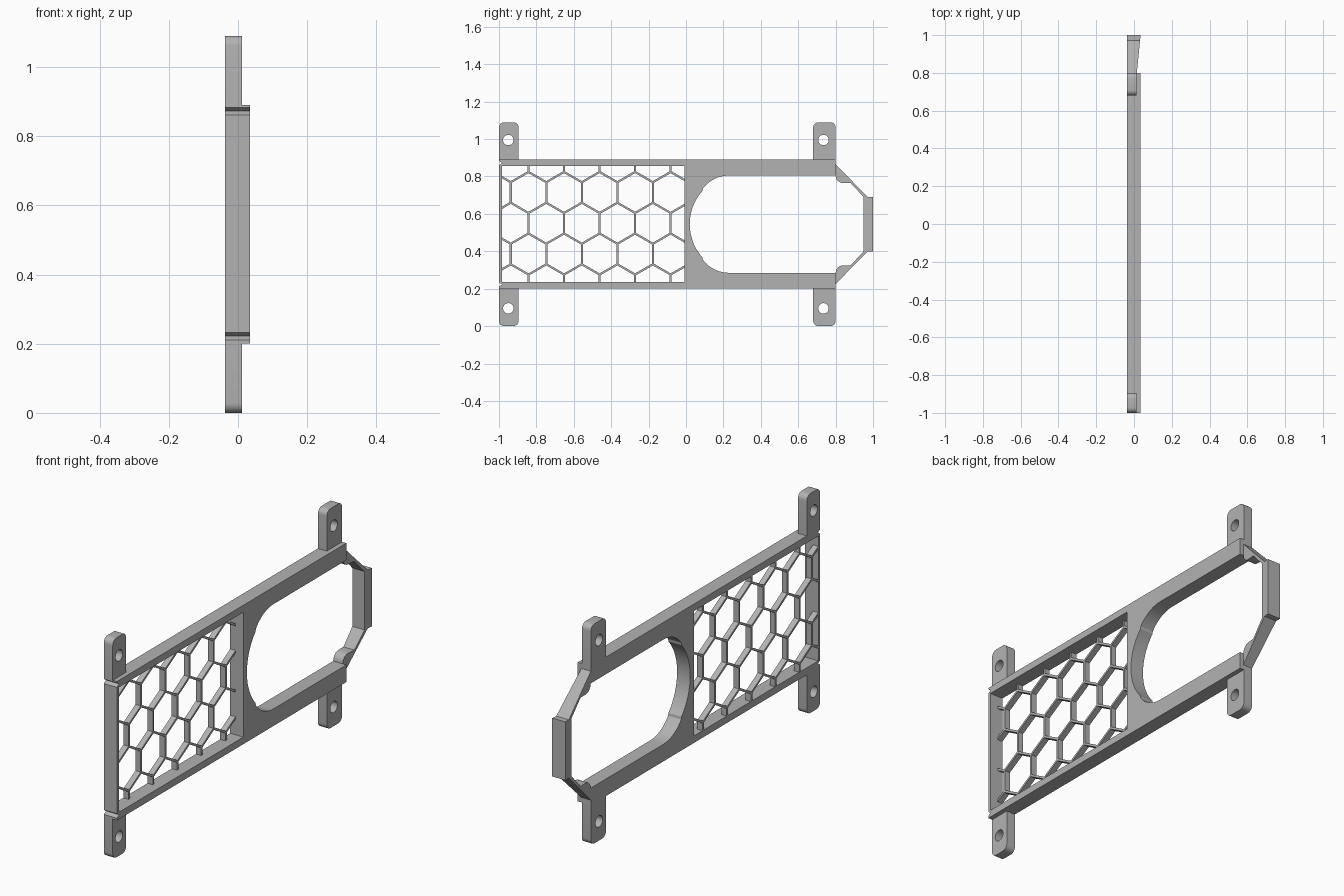
import bpy, bmesh, math
from mathutils import Matrix, Vector

cube = bpy.data.objects.get("Cube")
if cube:
    bpy.data.objects.remove(cube, do_unlink=True)

MID = 0.545                 # height of the symmetry line
BACK, FACE = -0.037, 0.035  # frame thickness along x
TAB_FACE, MESH_FACE = 0.012, -0.008

grey = bpy.data.materials.new("plain grey")
grey.use_nodes = True
GREY = (0.45, 0.45, 0.45, 1)
grey.diffuse_color = GREY
grey.node_tree.nodes["Principled BSDF"].inputs["Base Color"].default_value = GREY

# local drawing plane (u, v, depth) becomes world (y, z, x)
TO_WORLD = Matrix(((0, 0, 1, 0), (1, 0, 0, 0), (0, 1, 0, 0), (0, 0, 0, 1)))


def arc(cu, cv, r, a0, a1, n):
    angles = [math.radians(a0 + (a1 - a0) * i / n) for i in range(n + 1)]
    return [(cu + r * math.cos(a), cv + r * math.sin(a)) for a in angles]


def mirrored(points):
    """Add the reflection below the symmetry line, in reverse order."""
    return points + [(u, 2 * MID - v) for u, v in reversed(points)]


def finish(name, mesh):
    mesh.materials.clear()
    mesh.materials.append(grey)
    mesh.shade_smooth()
    mesh.set_sharp_from_angle(angle=math.radians(30))
    obj = bpy.data.objects.new(name, mesh)
    bpy.context.collection.objects.link(obj)
    return obj


def plate(name, loops, x0, x1):
    """Extrude a flat outline with optional holes from x0 to x1."""
    curve = bpy.data.curves.new(name + " outline", "CURVE")
    curve.dimensions = "2D"
    curve.fill_mode = "BOTH"
    curve.extrude = (x1 - x0) / 2
    for loop in loops:
        spline = curve.splines.new("POLY")
        spline.points.add(len(loop) - 1)
        for p, (u, v) in zip(spline.points, loop):
            p.co = (u, v, 0, 1)
        spline.use_cyclic_u = True
    temp = bpy.data.objects.new(name + " outline", curve)
    bpy.context.collection.objects.link(temp)
    bpy.context.view_layer.update()
    mesh = bpy.data.meshes.new_from_object(temp)
    bpy.data.objects.remove(temp, do_unlink=True)
    bpy.data.curves.remove(curve)
    mesh.transform(Matrix.Translation(((x0 + x1) / 2, 0, 0)) @ TO_WORLD)
    bm = bmesh.new()
    bm.from_mesh(mesh)
    bmesh.ops.remove_doubles(bm, verts=bm.verts, dist=1e-5)
    bmesh.ops.recalc_face_normals(bm, faces=bm.faces)
    bm.to_mesh(mesh)
    bm.free()
    return finish(name, mesh)


# main frame: rails, rounded opening, end wall with two small notches
opening = [(0.8, 0.805)] + arc(0.23, 0.63, 0.175, 90, 143, 10)
opening += arc(0.286, MID, 0.266, 138, 180, 10)[:-1] + [(0.02, MID)]
outline = [(-1, 0.883), (-1, 0.89), (0.8, 0.89)] + opening
outline += [(u, 2 * MID - v) for u, v in reversed(opening[:-1])]
outline += [(0.8, 0.2), (-1, 0.2)]
for z in (0.222, 0.872):
    outline += [(-1, z - 0.011), (-0.983, z), (-1, z + 0.011)]
outline = outline[:-1]      # the last notch closes on the first point
W0, W1, H = -0.985, -0.008, 0.31
window = [(W0, MID - H), (W1, MID - H), (W1, MID + H), (W0, MID + H)]
plate("main_frame", [outline, window], BACK, FACE)

# angled end bracket with small rounded gussets
half = [(0.8, 0.805), (0.8, 0.865), (0.972, 0.69), (1, 0.69)]
inner = [(0.95, 0.69), (0.88, 0.765)] + arc(0.84, 0.805, 0.04, 270, 180, 6)
bracket = mirrored(half) + [(u, 2 * MID - v) for u, v in reversed(inner)] + inner
bracket = plate("end_bracket", [bracket], BACK, FACE)
for v in bracket.data.vertices:      # its face slopes back towards the frame
    if v.co.x > 0:
        v.co.x -= 0.1 * (1 - v.co.y)

# four mounting tabs with screw holes
R = 0.028
for end, y0, y1, hole_y in (("front", -1, -0.895, -0.95), ("back", 0.68, 0.8, 0.735)):
    tab = [(y0, 0.885), (y1, 0.885)]
    tab += arc(y1 - R, 1.09 - R, R, 0, 90, 6) + arc(y0 + R, 1.09 - R, R, 90, 180, 6)
    hole = arc(hole_y, 0.995, R, 0, 360, 24)[:-1]
    for side, flip in (("upper", False), ("lower", True)):
        loops = [[(u, 2 * MID - v if flip else v) for u, v in lp] for lp in (tab, hole)]
        plate(f"{end}_{side}_tab", loops, BACK, TAB_FACE)

# honeycomb grille: thin bars trimmed to the window
PITCH, WALL = 0.19, 0.011
SIDE = PITCH / math.sqrt(3)
bm = bmesh.new()


def bar(a, b):
    a, b = Vector(a), Vector(b)
    d = b - a
    m = Matrix.Translation(((BACK + MESH_FACE) / 2, *((a + b) / 2)))
    m = m @ Matrix.Rotation(math.atan2(d.y, d.x), 4, "X")
    m = m @ Matrix.Diagonal((MESH_FACE - BACK, d.length + WALL / 2, WALL, 1))
    bmesh.ops.create_cube(bm, size=1, matrix=m)


for row in range(-2, 3):
    z = MID + 0.005 + row * SIDE * 1.5
    for k in range(-1, 7):
        y = -0.842 + PITCH * (k + (row % 2) / 2)
        top = (y, z + SIDE / 2)
        bar((y, z - SIDE / 2), top)
        for s in (-1, 1):
            bar(top, (y + s * PITCH / 2, z + SIDE))
for co, no in (((0, W0 - 0.004, 0), (0, -1, 0)), ((0, W1 + 0.004, 0), (0, 1, 0)),
               ((0, 0, MID - H - 0.004), (0, 0, -1)), ((0, 0, MID + H + 0.004), (0, 0, 1))):
    geom = bm.verts[:] + bm.edges[:] + bm.faces[:]
    bmesh.ops.bisect_plane(bm, geom=geom, plane_co=co, plane_no=no, clear_outer=True)
grille = bpy.data.meshes.new("honeycomb_grille")
bm.to_mesh(grille)
bm.free()
finish("honeycomb_grille", grille)
